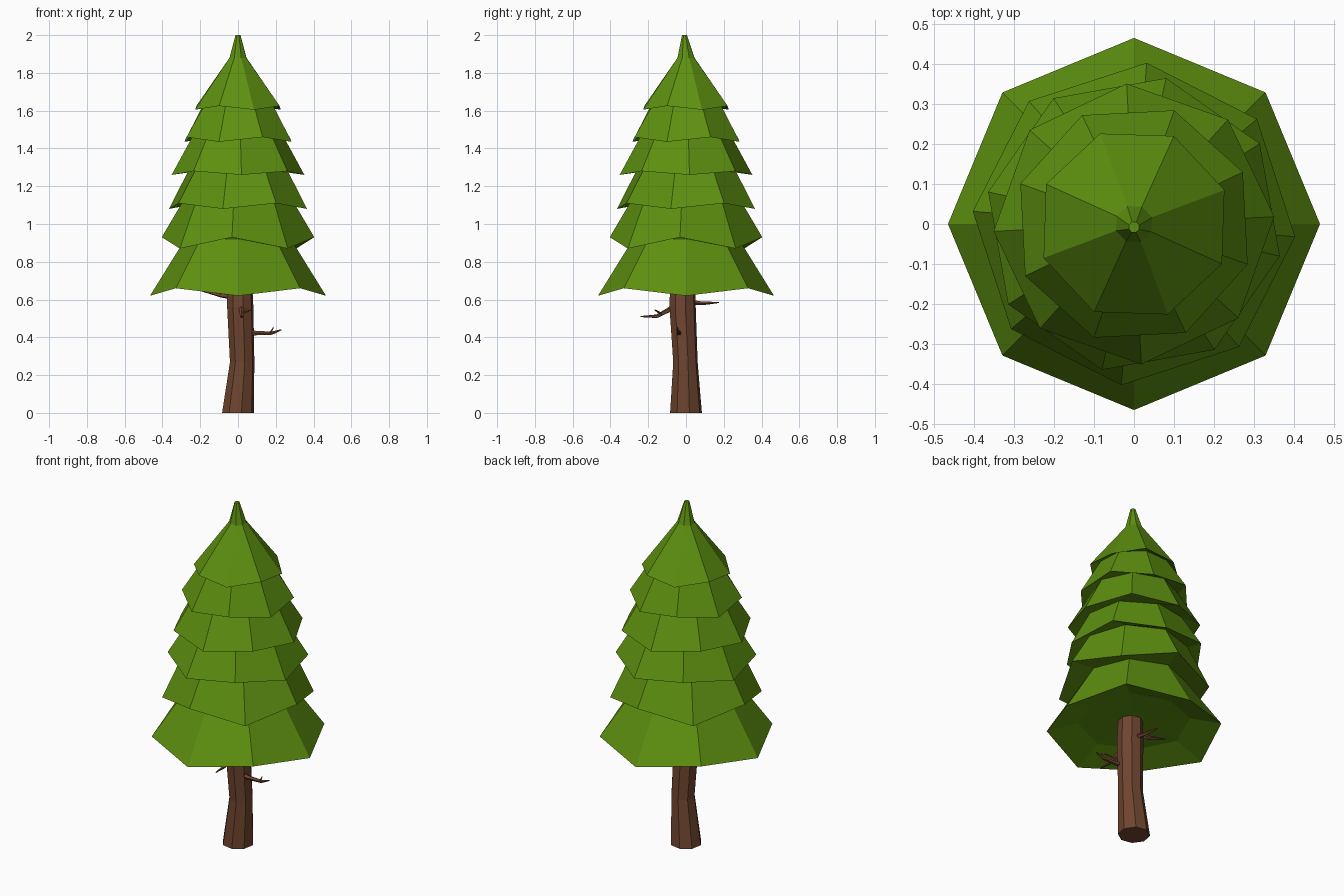
import bpy, bmesh
from math import sin, cos, radians, pi
from mathutils import Vector

if "Cube" in bpy.data.objects:
    bpy.data.objects.remove(bpy.data.objects["Cube"])


def material(name, rgb):
    m = bpy.data.materials.new(name)
    m.diffuse_color = (*rgb, 1)
    m.use_nodes = True
    m.node_tree.nodes["Principled BSDF"].inputs["Base Color"].default_value = m.diffuse_color
    return m


green = material("needles", (0.11, 0.28, 0.005))
brown = material("bark", (0.16, 0.06, 0.028))


def loft(name, rings, mat):
    """Skin a list of equal-length point rings and cap both ends."""
    bm = bmesh.new()
    loops = [[bm.verts.new(p) for p in ring] for ring in rings]
    n = len(loops[0])
    for a, b in zip(loops, loops[1:]):
        for i in range(n):
            j = (i + 1) % n
            bm.faces.new((a[i], a[j], b[j], b[i]))
    bm.faces.new(loops[0][::-1])
    bm.faces.new(loops[-1])
    bmesh.ops.recalc_face_normals(bm, faces=bm.faces)
    me = bpy.data.meshes.new(name)
    bm.to_mesh(me)
    bm.free()
    me.materials.append(mat)
    ob = bpy.data.objects.new(name, me)
    bpy.context.collection.objects.link(ob)
    return ob


def octagon(r, z_even, z_odd, turn, cx=0, cy=0):
    return [(cx + r * cos(radians(turn + 45 * i)),
             cy + r * sin(radians(turn + 45 * i)),
             z_odd if i % 2 else z_even) for i in range(8)]


def tube(name, path, sides=5):
    """Tapered twig along (x, y, z, radius) points."""
    pts = [Vector(p[:3]) for p in path]
    rings = []
    for i, p in enumerate(pts):
        d = (pts[min(i + 1, len(pts) - 1)] - pts[max(i - 1, 0)]).normalized()
        u = d.cross(Vector((0.1, 0.1, 1))).normalized()
        v = d.cross(u)
        rings.append([p + path[i][3] * (u * cos(2 * pi * k / sides) + v * sin(2 * pi * k / sides))
                      for k in range(sides)])
    return loft(name, rings, brown)


# Trunk with a slight bend
loft("trunk", [octagon(r, z, z, 12, x, y) for x, y, z, r in (
    (0, 0, 0, 0.086), (0.022, -0.003, 0.27, 0.066),
    (0.012, -0.018, 0.56, 0.071), (0.008, -0.018, 0.74, 0.066))], brown)

# Foliage: stacked skirts (rim radius, even z, odd z, turn, neck radius, neck z)
tiers = [
    (0.466, 0.62, 0.66, 0, 0.28, 0.92),
    (0.405, 0.93, 0.87, -4.5, 0.29, 1.125),
    (0.374, 1.08, 1.11, -12.4, 0.265, 1.29),
    (0.352, 1.26, 1.28, 3, 0.235, 1.475),
    (0.302, 1.435, 1.46, -19.5, 0.19, 1.64),
    (0.242, 1.625, 1.605, -24.4, 0.048, 1.88),
]
rings = [octagon(0.10, 0.70, 0.70, 0), octagon(0.30, 0.69, 0.70, 0)]
for r, ze, zo, turn, nr, nz in tiers:
    rings.append(octagon(r, ze, zo, turn))
    rings.append(octagon(nr, nz, nz, turn))
rings.append(octagon(0.014, 2, 2, -24.4, 0, -0.008))
loft("foliage", rings, green)

# Bare twigs with side shoots
tube("right_branch", [(0.05, -0.035, 0.425, 0.016), (0.10, -0.04, 0.422, 0.012),
                      (0.18, -0.04, 0.422, 0.009), (0.23, -0.04, 0.44, 0.003)])
tube("right_shoot", [(0.17, -0.04, 0.42, 0.007), (0.188, -0.045, 0.453, 0.002)])
tube("front_branch", [(0.015, -0.06, 0.56, 0.017), (0.02, -0.10, 0.54, 0.013),
                      (0.02, -0.155, 0.511, 0.01), (0.025, -0.24, 0.51, 0.003)])
tube("front_shoot", [(0.02, -0.13, 0.525, 0.008), (0.07, -0.165, 0.545, 0.003)])
tube("back_branch", [(0.01, 0.03, 0.585, 0.014), (0.0, 0.09, 0.58, 0.01),
                     (-0.02, 0.175, 0.585, 0.003)])
tube("left_branch", [(-0.03, 0, 0.615, 0.016), (-0.09, 0.02, 0.622, 0.011),
                     (-0.19, 0.03, 0.645, 0.003)])
